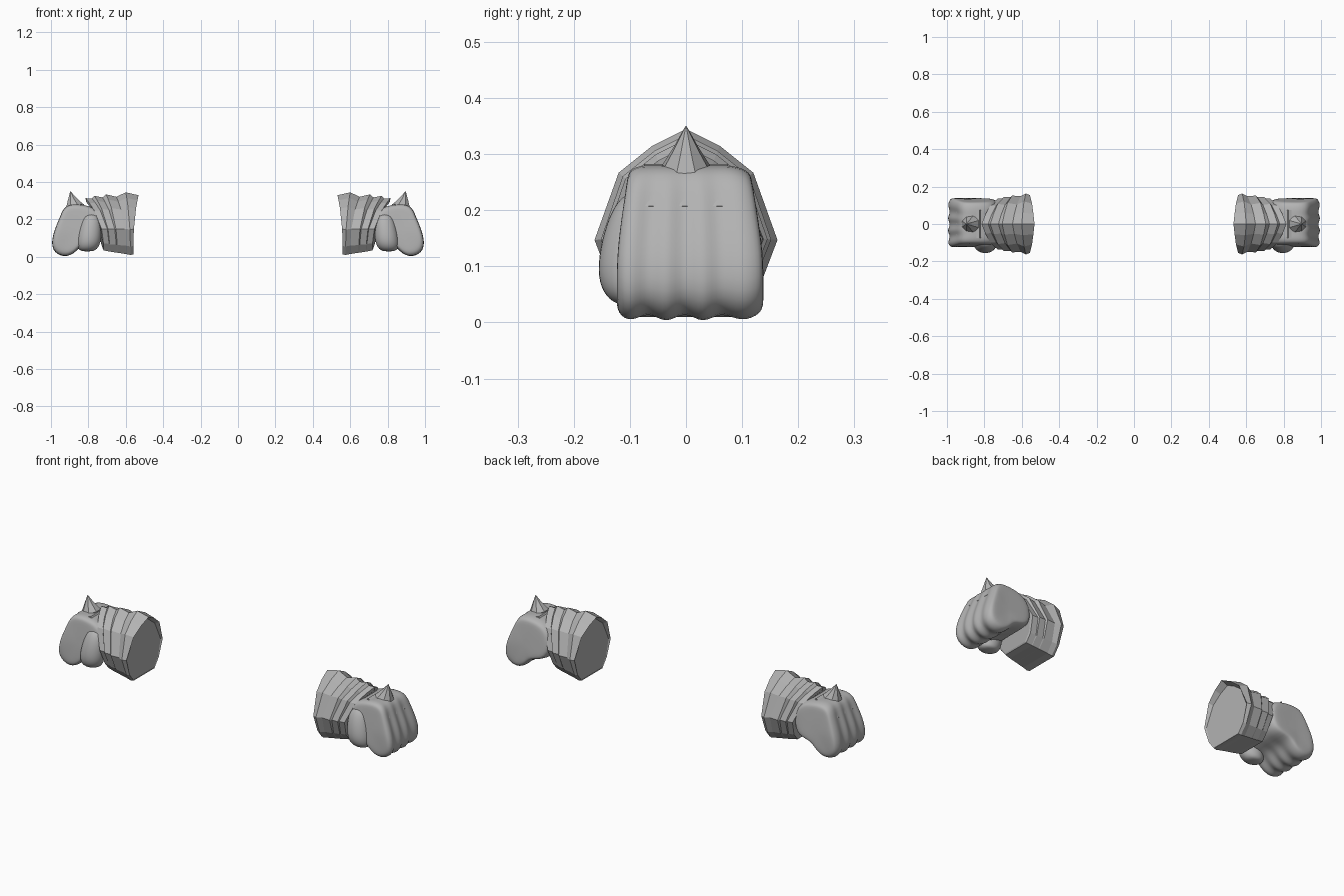
import bpy, bmesh, math

cube = bpy.data.objects.get("Cube")
if cube:
    bpy.data.objects.remove(cube)

grey = bpy.data.materials.new("plain grey")
grey.use_nodes = True
GREY = (0.45, 0.45, 0.45, 1)
grey.diffuse_color = GREY
grey.node_tree.nodes["Principled BSDF"].inputs["Base Color"].default_value = GREY
grey.node_tree.nodes["Principled BSDF"].inputs["Roughness"].default_value = 0.8


def loft(name, rings, smooth=0):
    """Bridge closed rings of points, cap the ends, mirror to the other side."""
    bm = bmesh.new()
    loops = [[bm.verts.new(p) for p in ring] for ring in rings]
    n = len(loops[0])
    for a, b in zip(loops, loops[1:]):
        for i in range(n):
            j = (i + 1) % n
            bm.faces.new((a[i], a[j], b[j], b[i]))
    bm.faces.new(loops[0])
    bm.faces.new(loops[-1])
    bmesh.ops.recalc_face_normals(bm, faces=bm.faces)
    for f in bm.faces:
        f.smooth = smooth > 0
    mesh = bpy.data.meshes.new(name)
    bm.to_mesh(mesh)
    bm.free()
    mesh.materials.append(grey)
    obj = bpy.data.objects.new(name, mesh)
    bpy.context.collection.objects.link(obj)
    if smooth:
        obj.modifiers.new("Smooth", "SUBSURF").levels = smooth
        obj.modifiers["Smooth"].render_levels = smooth
    obj.modifiers.new("Pair", "MIRROR").use_mirror_merge = False
    return obj


# Cuff: half profile from the top ridge down to the flat underside
half = [(0, .345), (.06, .315), (.12, .267), (.163, .147), (.128, .055), (.09, .01)]
section = half + [(-y, z) for y, z in reversed(half[1:])]
MID = .16


def cuff_ring(x_low, x_top, taper, step=0):
    """Ring that leans outward at the top, where the plates also stand out most."""
    ring = []
    for y, z in section:
        size = taper + step * min(1, z / .26)
        ring.append((x_low + (x_top - x_low) * (z / .345) ** 2.5,
                     y * size, MID + (z - MID) * size))
    return ring


cuff = [cuff_ring(.562, .568, .97, -.14),    # flat wrist end
        cuff_ring(.560, .532, .985, -.07),   # overhanging lip at the top
        cuff_ring(.575, .600, 1.0),
        cuff_ring(.600, .650, .97, -.10),
        cuff_ring(.645, .705, .92, .02),     # first lapped plate
        cuff_ring(.650, .725, .92, -.07),
        cuff_ring(.685, .768, .88, .02),     # second lapped plate
        cuff_ring(.688, .780, .88, -.06),
        cuff_ring(.718, .815, .84, -.01),    # edge over the hand
        cuff_ring(.722, .812, .80, -.08)]
loft("cuff", cuff)

# Fist: side outline swept across four fingers, with grooves between them
outline = [(.72, .25), (.83, .282), (.925, .282), (.948, .222), (.993, .12), (1.0, .03),
           (.925, -.008), (.865, .025), (.83, .075), (.72, .08)]
stations = [(-.125, .74), (-.122, .92), (-.098, 1.03), (-.066, .88), (-.035, 1.06), (-.002, .87),
            (.03, 1.06), (.062, .88), (.098, 1.03), (.136, .92), (.14, .74)]
fist = []
for y, size in stations:
    ring = []
    for x, z in outline:
        s = size if x > .94 or z < .05 or abs(y) > .12 else 1
        # the back of the hand is narrower than the fingers
        narrow = 1 - max(0, z - .12) * .95
        ring.append((.87 + (x - .87) * s, y * narrow, .15 + (z - .15) * s))
    fist.append(ring)
loft("fist", fist, 2)

# Thumb: bulging tube hanging down the front side of the palm
thumb = []
for x, y, z, r in [(.785, -.078, .235, .04), (.785, -.092, .19, .058), (.792, -.100, .13, .068),
                   (.797, -.102, .08, .070), (.803, -.096, .045, .060), (.806, -.088, .028, .035)]:
    thumb.append([(x + r * math.cos(a), y + .88 * r * math.sin(a), z)
                  for a in (math.tau * k / 8 for k in range(8))])
loft("thumb", thumb, 2)

# Knuckle plate: bent sheet over the back of the hand, flared at its lower edge
bend = [(.825, .282, .075), (.925, .258, .078), (.950, .208, .095)]
plate = []
for side in (-1, 1):
    plate.append([(x, side * w, z) for x, z, w in bend]
                 + [(x - .03, side * w, z - .04) for x, z, w in reversed(bend)])
loft("knuckle_plate", plate)

# Spike: eight-sided cone on a sloping base, tip leaning outward
spike = []
for x, z, r in [(.876, .25, .043), (.876, .27, .049), (.888, .311, .023), (.896, .35, .001)]:
    spike.append([(x + r * math.cos(a), r * math.sin(a), z - .33 * r * math.cos(a))
                  for a in (math.tau * (k + .5) / 8 for k in range(8))])
loft("spike", spike)
